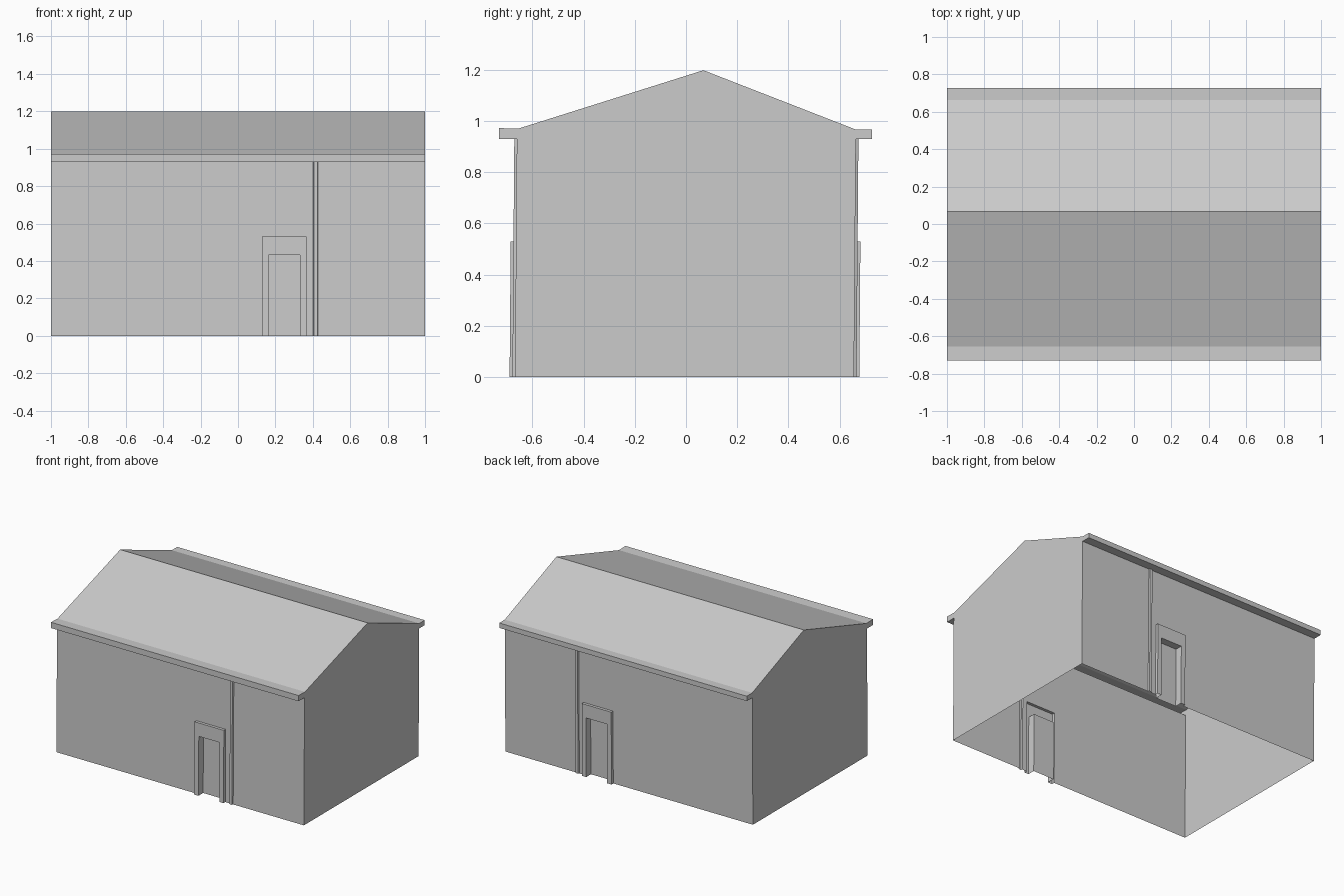
import bpy
import bmesh

if "Cube" in bpy.data.objects:
    bpy.data.objects.remove(bpy.data.objects["Cube"], do_unlink=True)

# One plain grey for the whole building
GREY = (0.6, 0.6, 0.6, 1.0)
grey = bpy.data.materials.new("plain_grey")
grey.use_nodes = True
grey.diffuse_color = GREY
grey.node_tree.nodes["Principled BSDF"].inputs["Base Color"].default_value = GREY

FRONT, BACK = -0.668, 0.656   # wall planes at the ground
LEAN = 0.008                  # slight lean of the walls towards the back
EAVE = 0.93                   # wall height
FRAME_TOP, DOOR_TOP = 0.53, 0.433
FRAME_OUT, PIPE_OUT, RECESS = 0.021, 0.010, -0.033


def make_object(name, faces):
    """Build a flat shaded mesh from polygons given as point lists."""
    bm = bmesh.new()
    for points in faces:
        bm.faces.new([bm.verts.new(p) for p in points])
    bmesh.ops.remove_doubles(bm, verts=bm.verts, dist=0.0001)
    mesh = bpy.data.meshes.new(name)
    bm.to_mesh(mesh)
    bm.free()
    mesh.materials.append(grey)
    obj = bpy.data.objects.new(name, mesh)
    bpy.context.collection.objects.link(obj)
    return obj


# Plan outlines along a wall: (x, distance out from the wall plane)
frame_start = [(0.128, 0), (0.128, FRAME_OUT)]
frame_end = [(0.365, FRAME_OUT), (0.365, 0)]
doorway = [(0.163, FRAME_OUT), (0.163, RECESS), (0.332, RECESS), (0.332, FRAME_OUT)]
pipe = [(0.402, 0), (0.406, PIPE_OUT), (0.425, PIPE_OUT), (0.429, 0)]
start, end = [(-1, 0)], [(1, 0)]
rows = [
    (0, DOOR_TOP, start + frame_start + doorway + frame_end + pipe + end),
    (DOOR_TOP, FRAME_TOP, start + frame_start + frame_end + pipe + end),
    (FRAME_TOP, EAVE, start + pipe + end),
]


def build_wall(name, base, out):
    """Wall with a raised door frame, recessed door and drainpipe."""
    def point(x, offset, z):
        return (x, base + out * offset + LEAN * z, z)

    faces = []
    for low, high, plan in rows:
        for a, b in zip(plan, plan[1:]):
            faces.append([point(*a, low), point(*b, low), point(*b, high), point(*a, high)])
    # Top of the frame, and underside of the lintel
    for x0, x1, inner, z, down in ((0.128, 0.365, 0, FRAME_TOP, False),
                                   (0.163, 0.332, RECESS, DOOR_TOP, True)):
        cap = [point(x0, FRAME_OUT, z), point(x1, FRAME_OUT, z),
               point(x1, inner, z), point(x0, inner, z)]
        faces.append(cap[::-1] if down else cap)
    if out > 0:
        faces = [f[::-1] for f in faces]
    make_object(name, faces)


build_wall("front_wall", FRONT, -1)
build_wall("back_wall", BACK, 1)

# Roof and box eaves: one cross-section (y, z) from front to back
roof = [(FRONT + LEAN * EAVE, EAVE), (-0.73, EAVE), (-0.73, 0.972), (-0.655, 0.97),
        (0.068, 1.198),
        (0.664, 0.966), (0.727, 0.966), (0.727, EAVE), (BACK + LEAN * EAVE, EAVE)]
make_object("roof", [[(-1, *a), (1, *a), (1, *b), (-1, *b)] for a, b in zip(roof, roof[1:])])

# Gable ends close the section down to the ground
section = [(FRONT, 0)] + roof + [(BACK, 0)]
make_object("right_gable", [[(-1, y, z) for y, z in section]])
make_object("left_gable", [[(1, y, z) for y, z in reversed(section)]])
